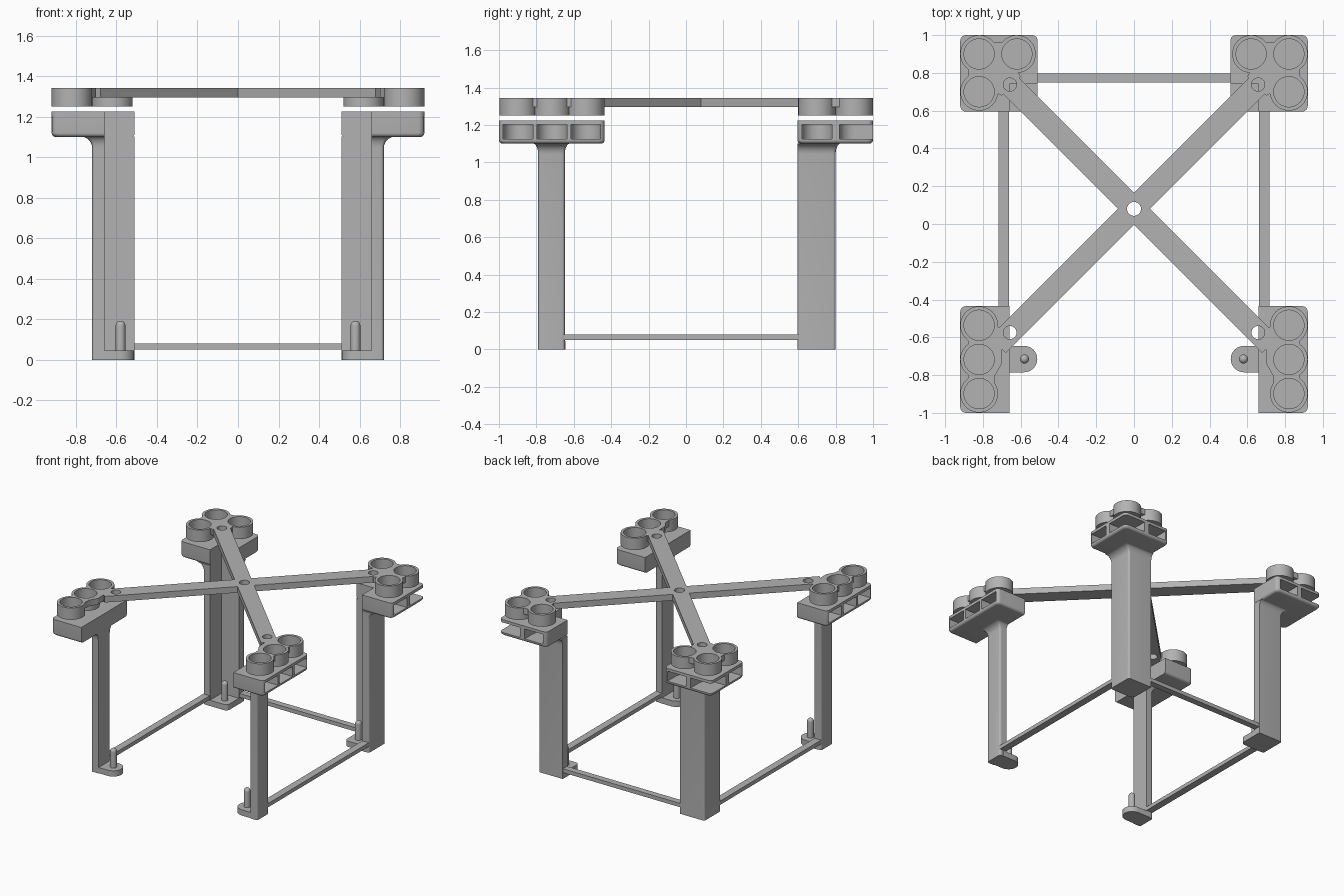
import bpy
import math
from mathutils import Vector

if "Cube" in bpy.data.objects:
    bpy.data.objects.remove(bpy.data.objects["Cube"], do_unlink=True)

grey = bpy.data.materials.new("plain_grey")
grey.use_nodes = True
grey.diffuse_color = (0.45, 0.45, 0.45, 1)
grey.node_tree.nodes["Principled BSDF"].inputs["Base Color"].default_value = (0.45, 0.45, 0.45, 1)


def outline(points, steps=6):
    """Polygon whose right-angle corners (x, y, r) are rounded by r."""
    out = []
    for i, p in enumerate(points):
        c = Vector(p[:2])
        if len(p) == 2:
            out.append(c)
            continue
        u = (Vector(points[i - 1][:2]) - c).normalized() * p[2]
        v = (Vector(points[(i + 1) % len(points)][:2]) - c).normalized() * p[2]
        for k in range(steps + 1):
            a = math.pi / 2 * k / steps
            out.append(c + u + v - v * math.cos(a) - u * math.sin(a))
    return out


def circle(x, y, r, n=40):
    return [(x + r * math.cos(math.tau * i / n), y + r * math.sin(math.tau * i / n)) for i in range(n)]


def loft(name, rings, side=1):
    """Closed solid through (outline, z) rings; side -1 mirrors it in x."""
    n = len(rings[0][0])
    verts = [(p[0] * side, p[1], z) for pts, z in rings for p in pts]
    faces = [(j * n + i, j * n + (i + 1) % n, (j + 1) * n + (i + 1) % n, (j + 1) * n + i)
             for j in range(len(rings) - 1) for i in range(n)]
    faces += [tuple(reversed(range(n))), tuple(range(len(verts) - n, len(verts)))]
    area = sum(a[0] * b[1] - b[0] * a[1] for a, b in
               zip(rings[0][0], list(rings[0][0][1:]) + [rings[0][0][0]]))
    if area * side < 0:
        faces = [f[::-1] for f in faces]
    me = bpy.data.meshes.new(name)
    me.from_pydata(verts, [], faces)
    me.materials.append(grey)
    ob = bpy.data.objects.new(name, me)
    bpy.context.collection.objects.link(ob)
    return ob


def prism(name, pts, z0, z1, side=1):
    return loft(name, [(pts, z0), (pts, z1)], side)


def combine(target, tools, operation):
    """Boolean each tool into the target, then discard the tools."""
    for t in tools:
        m = target.modifiers.new("cut", 'BOOLEAN')
        m.operation, m.solver, m.object = operation, 'EXACT', t
    bpy.context.view_layer.update()
    deps = bpy.context.evaluated_depsgraph_get()
    target.data = bpy.data.meshes.new_from_object(target.evaluated_get(deps))
    target.modifiers.clear()
    for t in tools:
        bpy.data.objects.remove(t, do_unlink=True)


FRONT_CUPS = [(0.82, -0.898), (0.82, -0.717), (0.82, -0.536)]
BACK_CUPS = [(0.62, 0.9), (0.82, 0.9), (0.82, 0.7)]
R, HOLE = 0.1, 0.08
arc = [math.pi / 2 * k / 6 for k in range(7)]


# Leg outlines, flared by (a, b) towards the outside
def front_leg(a, b):
    return outline([(0.66, -0.79 - b), (0.72 + a, -0.79 - b, 0.015),
                    (0.72 + a, -0.648 + b, 0.015), (0.66, -0.648 + b)])


def back_leg(a, b):
    return outline([(0.51, 0.74), (0.66, 0.74), (0.66, 0.595), (0.72 + a, 0.595, 0.015),
                    (0.72 + a, 0.8 + b, 0.015), (0.51, 0.8 + b)])


# Platform outlines, inset by d for the rounded lower rim
def front_platform(d):
    return outline([(0.66, -1 + d), (0.92 - d, -1 + d, 0.03),
                    (0.92 - d, -0.435 - d, 0.03), (0.66, -0.435 - d)])


def back_platform(d):
    return outline([(0.51 + d, 0.74), (0.66, 0.74), (0.66, 0.595 + d), (0.92 - d, 0.595 + d, 0.03),
                    (0.92 - d, 1 - d, 0.03), (0.51 + d, 1 - d, 0.03)])


# Pocket open along +x, along +y, or at the outer corner
def slot(x, y, kind):
    h = HOLE
    if kind == "x":
        return outline([(1, y + h), (x - h, y + h, h), (x - h, y - h, h), (1, y - h)], 10)
    if kind == "y":
        return outline([(x - h, 1.1), (x - h, y - h, h), (x + h, y - h, h), (x + h, 1.1)], 10)
    return outline([(1, 1.1), (x - h, 1.1), (x - h, y - h, h), (1, y - h)], 10)


frame_parts, frame_holes = [], []
for side, label in ((1, "left"), (-1, "right")):
    for end, leg, platform, cups, kinds in (
            ("front", front_leg, front_platform, FRONT_CUPS, "xxx"),
            ("back", back_leg, back_platform, BACK_CUPS, "ycx")):
        tag = f"{end}_{label}"
        # Leg with flared top
        rings = [(leg(0, 0), 0)]
        for a in arc:
            d = 1 - math.cos(a)
            rings.append((leg(0.055 * d, 0.03 * d), 1.045 + 0.057 * math.sin(a)))
        loft(f"leg_{tag}", rings, side)
        # Platform with side pockets
        rings = [(platform(0.02 * (1 - math.sin(a))), 1.1 + 0.02 * (1 - math.cos(a))) for a in arc]
        plat = loft(f"platform_{tag}", rings + [(platform(0), 1.225)], side)
        combine(plat, [prism("pocket", slot(x, y, k), 1.125, 1.203, side)
                       for (x, y), k in zip(cups, kinds)], 'DIFFERENCE')
        # Cups for the top frame
        for x, y in cups:
            frame_parts.append(prism("cup", circle(x, y, R), 1.25, 1.343, side))
            frame_holes.append(prism("hole", circle(x, y, HOLE), 1.262, 1.4, side))
        # Locating pin
        px, py = 0.58, -0.715 if end == "front" else 0.665
        tip = [(circle(px, py, 0.024 * math.cos(a * 0.97), 20), 0.168 + 0.024 * math.sin(a)) for a in arc]
        loft(f"pin_{tag}", [(circle(px, py, 0.024, 20), 0.03)] + tip, side)
        frame_holes.append(prism("hole", circle(0.657, -0.575 if end == "front" else 0.738, 0.035, 24),
                                 1.2, 1.4, side))
    # Feet
    prism(f"foot_front_{label}", outline([(0.69, -0.645), (0.512, -0.645, 0.07),
                                          (0.512, -0.785, 0.07), (0.69, -0.785)]), 0, 0.045, side)
    prism(f"foot_back_{label}", outline([(0.69, 0.77), (0.51, 0.77), (0.51, 0.595, 0.03),
                                         (0.69, 0.595)]), 0, 0.045, side)
    # Webs joining each cup group
    frame_parts.append(prism("web", [(0.74, -0.89), (0.88, -0.89), (0.88, -0.54), (0.74, -0.54),
                                     (0.7, -0.55), (0.7, -0.74), (0.735, -0.8)], 1.295, 1.343, side))
    frame_parts.append(prism("web", [(0.62, 0.96), (0.82, 0.96), (0.88, 0.9), (0.88, 0.7),
                                     (0.74, 0.7), (0.7, 0.68), (0.6, 0.78), (0.62, 0.82)],
                             1.295, 1.343, side))
    # Lower side rail
    prism(f"side_rail_{label}", [(0.662, -0.67), (0.718, -0.67), (0.718, 0.62), (0.662, 0.62)],
          0.05, 0.08, side)

prism("back_rail", [(-0.53, 0.748), (0.53, 0.748), (0.53, 0.798), (-0.53, 0.798)], 0.05, 0.08)

# Crossed beams of the top frame
beams = []
for s in (1, -1):
    u, v = Vector((1, s)).normalized() * 1.02, Vector((-s, 1)).normalized() * 0.06
    c = Vector((0, 0.08))
    beams.append(prism("top_frame", [c + u + v, c - u + v, c - u - v, c + u - v], 1.295, 1.343))
frame_holes.append(prism("hole", circle(0, 0.08, 0.037, 24), 1.2, 1.4))
combine(beams[0], beams[1:] + frame_parts, 'UNION')
combine(beams[0], frame_holes, 'DIFFERENCE')

# Smooth the round surfaces, keep corners sharp
for ob in bpy.context.scene.objects:
    if ob.type == 'MESH' and grey.name in ob.data.materials:
        ob.data.shade_smooth()
        ob.data.set_sharp_from_angle(angle=math.radians(30))
